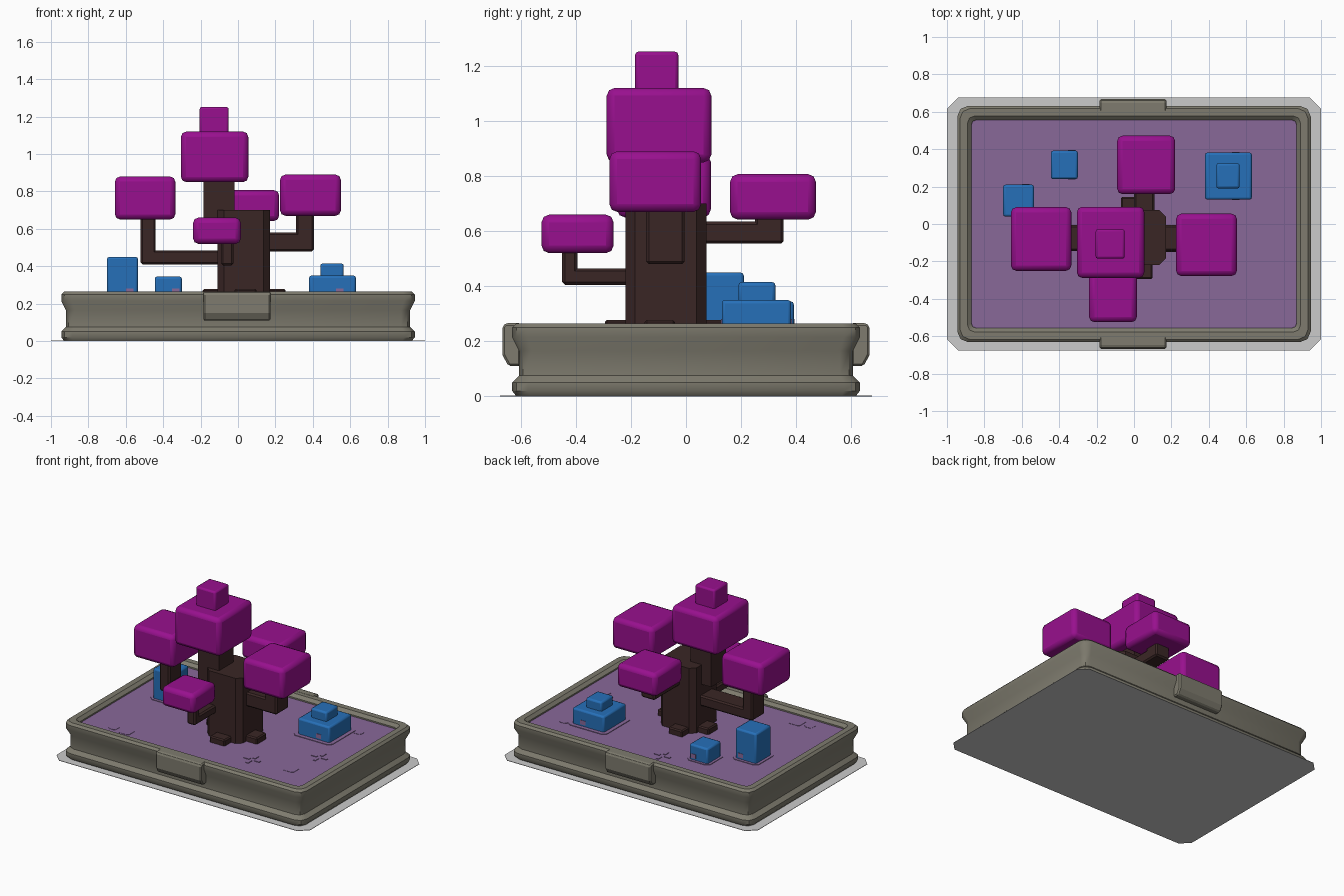
import bpy, bmesh, math
from mathutils import Vector

if "Cube" in bpy.data.objects:
    bpy.data.objects.remove(bpy.data.objects["Cube"])


def material(name, *srgb):
    lin = [((c / 255 + 0.055) / 1.055) ** 2.4 for c in srgb] + [1]
    m = bpy.data.materials.new(name)
    m.use_nodes = True
    m.diffuse_color = lin
    m.node_tree.nodes["Principled BSDF"].inputs["Base Color"].default_value = lin
    return m


STONE = material("grey stone", 126, 123, 110)
SOIL = material("purple soil", 136, 104, 153)
LEAF = material("magenta leaf", 152, 16, 142)
BARK = material("dark bark", 58, 38, 37)
ROCK = material("blue rock", 38, 112, 185)
SHEET = material("light grey sheet", 203, 203, 203)


def finish(bm, name, mat):
    bmesh.ops.recalc_face_normals(bm, faces=bm.faces)
    mesh = bpy.data.meshes.new(name)
    bm.to_mesh(mesh)
    bm.free()
    mesh.materials.append(mat)
    obj = bpy.data.objects.new(name, mesh)
    bpy.context.collection.objects.link(obj)
    return obj


def box(name, mat, x, y, z, bevel=0.0, segments=1):
    """Box from (min, max) spans, optionally with softened edges."""
    bm = bmesh.new()
    bmesh.ops.create_cube(bm, size=1)
    for v in bm.verts:
        v.co = Vector([s[0] if c < 0 else s[1] for c, s in zip(v.co, (x, y, z))])
    obj = finish(bm, name, mat)
    if bevel:
        mod = obj.modifiers.new("Bevel", "BEVEL")
        mod.width, mod.segments = bevel, segments
    if segments > 1:
        bpy.ops.object.select_all(action="DESELECT")
        bpy.context.view_layer.objects.active = obj
        obj.select_set(True)
        bpy.ops.object.shade_smooth_by_angle(angle=math.radians(40))
    return obj


def ring(bm, hx, hy, cut, z, steps=1):
    """Rectangle of vertices with rounded or cut corners."""
    verts = []
    for q, (sx, sy) in enumerate(((1, 1), (-1, 1), (-1, -1), (1, -1))):
        for i in range(steps + 1):
            a = (q + i / steps) * math.pi / 2
            verts.append(bm.verts.new((sx * (hx - cut) + cut * math.cos(a),
                                       sy * (hy - cut) + cut * math.sin(a), z)))
    return verts


def loft(name, mat, hx, hy, cut, profile, steps=1, caps=True, center=(0, 0)):
    """Stack of rings; each profile point is (inset, height)."""
    bm = bmesh.new()
    rings = [ring(bm, hx - d, hy - d, max(cut - d * 0.4, 0.01), z, steps) for d, z in profile]
    for lo, hi in zip(rings, rings[1:]):
        for i in range(len(lo)):
            j = (i + 1) % len(lo)
            bm.faces.new((lo[i], lo[j], hi[j], hi[i]))
    if caps:
        bm.faces.new(rings[0])
        bm.faces.new(rings[-1])
    bmesh.ops.translate(bm, verts=bm.verts, vec=(*center, 0))
    return finish(bm, name, mat)


# Tray: base sheet, moulded wall, soil and a clasp on each long side
loft("base_sheet", SHEET, 1.0, 0.675, 0.06, [(0, 0), (0, 0.003)])
tray = loft("tray", STONE, 0.95, 0.637, 0.06,
            [(.02, .001), (.005, .02), (.005, .05), (.03, .075), (.03, .165), (.005, .215),
             (.005, .25), (.02, .265), (.06, .265), (.08, .245), (.08, .2)], 2, False)
bpy.context.view_layer.objects.active = tray
tray.select_set(True)
bpy.ops.object.shade_smooth_by_angle(angle=math.radians(40))
loft("soil", SOIL, 0.872, 0.559, 0.03, [(0, 0.2), (0, 0.235)], 2)

for side, name in ((-1, "front_clasp"), (1, "back_clasp")):
    bm = bmesh.new()
    outline = [(.60, .266), (.655, .266), (.667, .255), (.667, .15), (.645, .11), (.60, .11)]
    ends = [[bm.verts.new((x, side * y, z)) for y, z in outline] for x in (-.185, .175)]
    for i in range(len(outline)):
        j = (i + 1) % len(outline)
        bm.faces.new((ends[0][i], ends[0][j], ends[1][j], ends[1][i]))
    for end in ends:
        bm.faces.new(end)
    clasp = finish(bm, name, STONE)
    clasp.modifiers.new("Bevel", "BEVEL").width = 0.008

# Tree trunk, with an upper stem set to one side
loft("trunk", BARK, 0.14, 0.147, 0.035, [(0, 0.22), (0, 0.70)], center=(0.03, -0.073))
box("upper_stem", BARK, (-.185, -.02), (-.185, -.02), (.56, .88))

# Roots
for name, x, y in (("front_root", (-.02, .10), (-.295, -.18)),
                   ("left_root", (.13, .255), (-.15, -.04)),
                   ("back_root", (-.07, .04), (.04, .145)),
                   ("right_root", (-.19, -.08), (-.09, .02))):
    box(name, BARK, x, y, (.22, .278), 0.008)

# Branches: a horizontal arm and an upright end
for name, x, y, z, upx, upy, top in (
        ("left_branch", (.1, .405), (-.145, -.005), (.48, .58), (.31, .405), (-.145, -.005), .70),
        ("right_branch", (-.52, -.05), (-.145, -.005), (.41, .485), (-.52, -.44), (-.145, -.005), .68),
        ("front_branch", (-.09, -.025), (-.45, -.15), (.405, .465), (-.09, -.025), (-.45, -.395), .55),
        ("back_branch", (0, .11), (0, .355), (.555, .635), (0, .11), (.25, .355), .67)):
    box(name, BARK, x, y, z, 0.01)
    box(name + "_end", BARK, upx, upy, (z[0] + .001, top), 0.01)

# Leaf blocks
for name, x, y, z in (
        ("crown_leaves", (-.305, .055), (-.288, .092), (.85, 1.12)),
        ("top_leaves", (-.205, -.05), (-.185, -.028), (1.09, 1.252)),
        ("left_leaves", (.225, .55), (-.278, .055), (.67, .89)),
        ("right_leaves", (-.658, -.335), (-.25, .09), (.65, .88)),
        ("front_leaves", (-.24, .015), (-.525, -.263), (.52, .66)),
        ("back_leaves", (-.09, .22), (.16, .472), (.642, .807))):
    box(name, LEAF, x, y, z, 0.012 if name == "top_leaves" else 0.028, 2)

# Blue rocks, each on a thin soil patch with small specks near the foot
for name, x, y, top, margin in (("tall_rock", (-.70, -.535), (.04, .21), .45, .02),
                                ("small_rock", (-.445, -.30), (.24, .392), .345, .018),
                                ("wide_rock", (.38, .63), (.13, .382), .35, .028)):
    box(name, ROCK, x, y, (.22, top), 0.012, 2)
    loft(name + "_patch", SOIL, (x[1] - x[0]) / 2 + margin, (y[1] - y[0]) / 2 + margin, 0.025,
         [(0, .232), (0, .239)], center=(sum(x) / 2, sum(y) / 2))
    mid = sum(x) / 2 + .02
    for face, out in ((y[0], -1), (y[1], 1)):
        box(name + "_speck", SOIL, (mid, mid + .04), sorted((face, face + out * .003)), (.25, .28))
box("wide_rock_cap", ROCK, (.44, .565), (.19, .325), (.33, .415), 0.012, 2)

# Plus marks and square tiles on the soil
for px, py in ((-.13, .45), (.70, -.08), (.365, -.36)):
    for dx, dy in ((1, 0), (-1, 0), (0, 1), (0, -1)):
        cx, cy = px + dx * .04, py + dy * .04
        hx, hy = (.021, .01) if dx else (.01, .021)
        box("plus_mark", SOIL, (cx - hx, cx + hx), (cy - hy, cy + hy), (.233, .239))
for tx, ty, h in ((-.55, -.47, .045), (-.65, -.47, .03), (.65, -.33, .045), (.69, .38, .03)):
    loft("soil_tile", SOIL, h, h, .012, [(0, .233), (0, .237)], center=(tx, ty))
